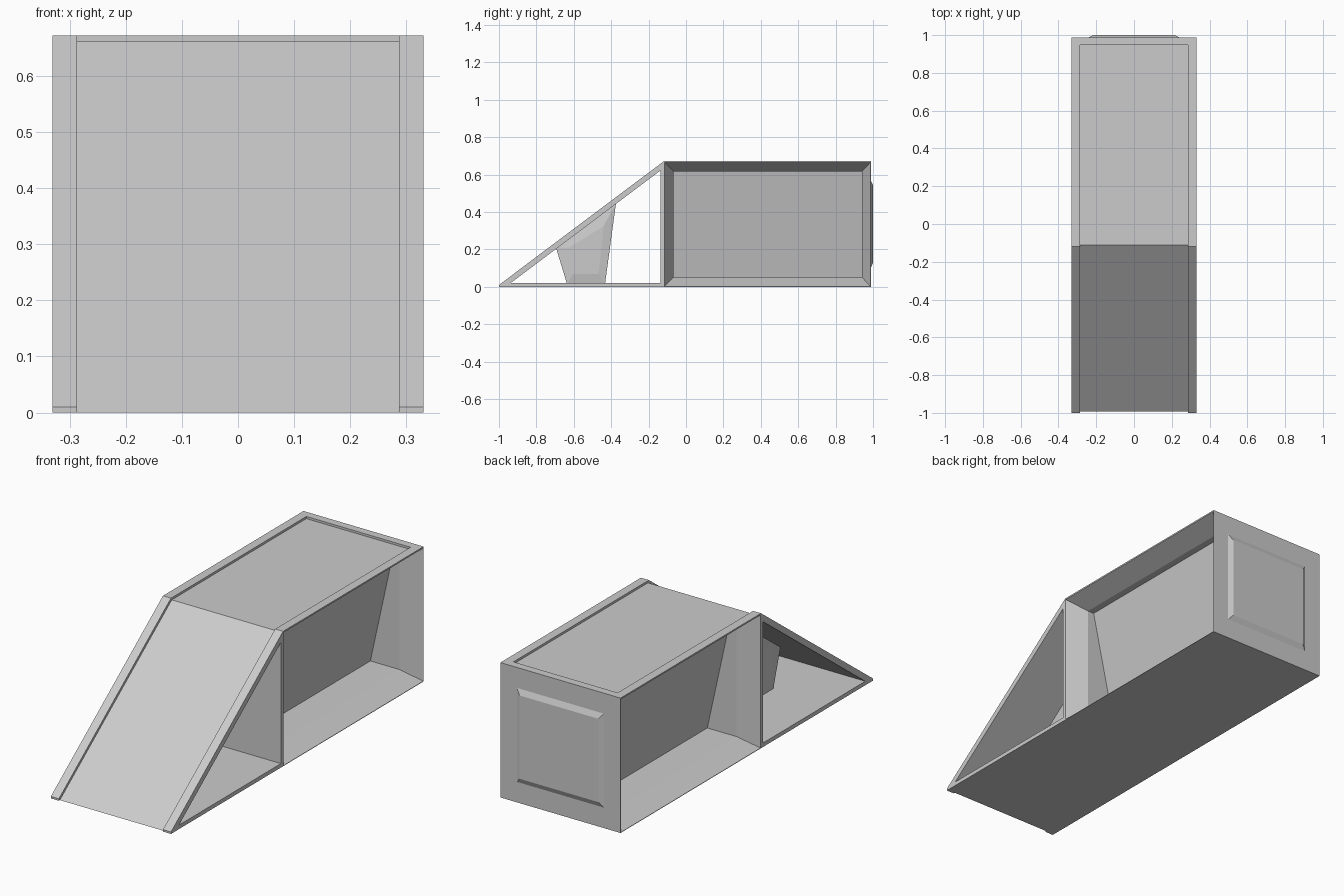
import bpy, bmesh

if "Cube" in bpy.data.objects:
    bpy.data.objects.remove(bpy.data.objects["Cube"])


def loft(name, sections):
    """Closed solid through matching rings of (x, y, z) points."""
    bm = bmesh.new()
    rings = [[bm.verts.new(p) for p in s] for s in sections]
    n = len(rings[0])
    bm.faces.new(rings[0])
    bm.faces.new(rings[-1])
    for a, b in zip(rings, rings[1:]):
        for i in range(n):
            j = (i + 1) % n
            bm.faces.new((a[i], a[j], b[j], b[i]))
    bmesh.ops.recalc_face_normals(bm, faces=bm.faces)
    me = bpy.data.meshes.new(name)
    bm.to_mesh(me)
    bm.free()
    ob = bpy.data.objects.new(name, me)
    bpy.context.collection.objects.link(ob)
    return ob


def at_x(profile, x):
    return [(x, y, z) for y, z in profile]


def rect(a0, a1, b0, b1):
    return [(a0, b0), (a1, b0), (a1, b1), (a0, b1)]


def prism(name, profile, half):
    return loft(name, [at_x(profile, -half), at_x(profile, half)])


def cut(target, cutter):
    cutter.hide_render = True
    mod = target.modifiers.new("cut", 'BOOLEAN')
    mod.operation = 'DIFFERENCE'
    mod.solver = 'EXACT'
    mod.object = cutter
    bpy.context.view_layer.objects.active = target
    bpy.ops.object.modifier_apply(modifier=mod.name)
    bpy.data.objects.remove(cutter)


# Ramp and box body
W = 0.331
body = prism("ramp_body", [(-1, 0), (0.988, 0), (0.988, 0.672),
                           (-0.118, 0.672), (-1, 0.01)], W)

# Open triangular space under the ramp
cut(body, prism("ramp_opening", [(-0.938, 0.02), (-0.135, 0.02), (-0.135, 0.623)], 0.5))

# Shallow channel along ramp and top, leaving side rails and a back rail
cut(body, prism("deck_channel", [(-1.1, -0.081), (-0.111, 0.661), (0.948, 0.661),
                                 (0.948, 0.8), (-1.1, 0.8)], 0.287))

# Side recesses: bevelled mouth, straight walls, back panel leaning outward at the top
for s in (-1, 1):
    inner = rect(-0.068, 0.942, 0.05, 0.618)
    leaning = [(s * (0.07 if z < 0.3 else 0.195), y, z) for y, z in inner]
    cut(body, loft("side_recess", [
        at_x(rect(-0.115, 0.986, 0.002, 0.665), s * (W + 0.001)),
        at_x(inner, s * 0.23),
        leaning]))

# Raised panel on the back
loft("back_panel", [
    [(x, 0.98, z) for x, z in rect(-0.24, 0.24, 0.102, 0.57)],
    [(x, 0.988, z) for x, z in rect(-0.24, 0.24, 0.102, 0.57)],
    [(x, 1.0, z) for x, z in rect(-0.217, 0.217, 0.128, 0.543)]])

# Central support under the ramp, with a bevelled face on each side
rim = [(-0.636, 0.015), (-0.433, 0.015), (-0.374, 0.45), (-0.695, 0.209)]
face = [(-0.605, 0.07), (-0.468, 0.07), (-0.44, 0.325), (-0.625, 0.21)]
loft("ramp_support", [at_x(face, -0.044), at_x(rim, -0.035),
                      at_x(rim, 0.035), at_x(face, 0.044)])
